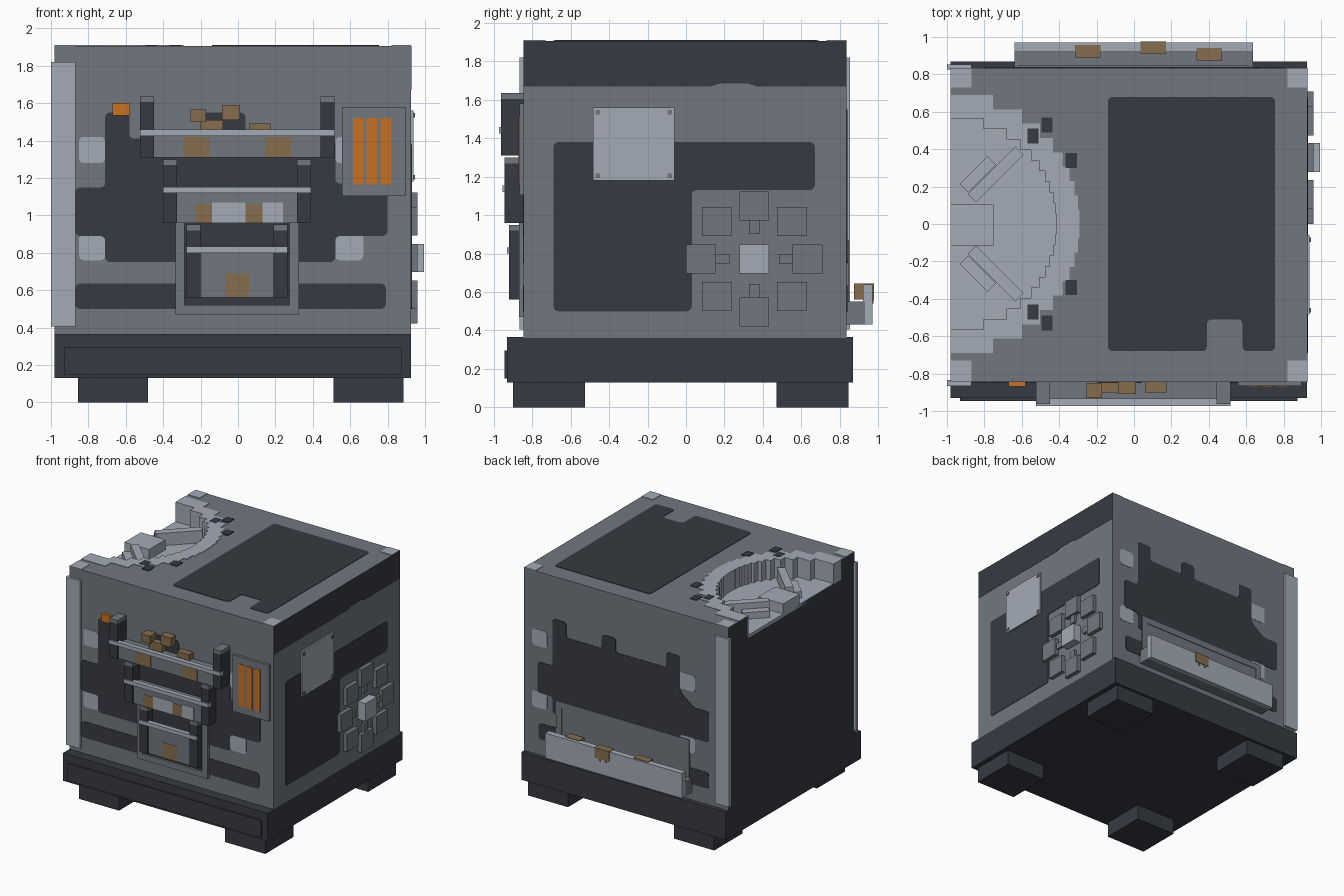
import bpy, bmesh, math
from mathutils import Matrix, Vector

if "Cube" in bpy.data.objects:
    bpy.data.objects.remove(bpy.data.objects["Cube"], do_unlink=True)


def material(name, rgb):
    m = bpy.data.materials.new(name)
    m.use_nodes = True
    m.diffuse_color = (*rgb, 1)
    bsdf = m.node_tree.nodes["Principled BSDF"]
    bsdf.inputs["Base Color"].default_value = (*rgb, 1)
    bsdf.inputs["Roughness"].default_value = 0.8
    return m


GREY = material("mid grey", (0.165, 0.187, 0.215))
LIGHT = material("light grey", (0.37, 0.41, 0.47))
DARK = material("dark slate", (0.037, 0.043, 0.054))
BROWN = material("mud brown", (0.24, 0.155, 0.076))
ORANGE = material("orange", (0.58, 0.165, 0.015))

LEFT, RIGHT, FRONT, BACK, TOP, FLOOR = -0.98, 0.925, -0.845, 0.835, 1.906, 1.74


def finish(name, bm, mats):
    bmesh.ops.recalc_face_normals(bm, faces=bm.faces)
    mesh = bpy.data.meshes.new(name)
    bm.to_mesh(mesh)
    bm.free()
    for m in mats:
        mesh.materials.append(m)
    ob = bpy.data.objects.new(name, mesh)
    bpy.context.scene.collection.objects.link(ob)
    return ob


def box(name, mat, x, y, z, turn=0):
    """Box from min/max pairs, turned about its own vertical axis."""
    bm = bmesh.new()
    size = [b - a for a, b in (x, y, z)]
    mid = Vector([(a + b) / 2 for a, b in (x, y, z)])
    bmesh.ops.create_cube(bm, size=1, matrix=Matrix.Translation(mid)
                          @ Matrix.Rotation(turn, 4, 'Z') @ Matrix.Diagonal((*size, 1)))
    return finish(name, bm, [mat])


# Each side maps flat (u, v) and a height d above the wall to space
SIDES = {
    "front": lambda u, v, d: (u, FRONT - d, v),
    "back": lambda u, v, d: (u, BACK + d, v),
    "right": lambda u, v, d: (RIGHT + d, u, v),
    "top": lambda u, v, d: (u, v, TOP + d),
}


def plate(name, mat, side, pts, d=0.004, base=0.0, r=0.025):
    """Flat outline with rounded corners, raised from a wall."""
    bm = bmesh.new()
    to = SIDES[side]
    face = bm.faces.new([bm.verts.new(to(u, v, base)) for u, v in pts])
    if r:
        bmesh.ops.bevel(bm, geom=bm.verts[:], offset=r, segments=3,
                        affect='VERTICES', profile=0.5)
    ext = bmesh.ops.extrude_face_region(bm, geom=bm.faces[:])
    move = Vector(to(0, 0, d)) - Vector(to(0, 0, base))
    bmesh.ops.translate(bm, vec=move, verts=[v for v in ext["geom"]
                                             if isinstance(v, bmesh.types.BMVert)])
    return finish(name, bm, [mat])


def rect(u0, u1, v0, v1):
    return [(u0, v0), (u1, v0), (u1, v1), (u0, v1)]


def stepped_arc(radius, n):
    """Staircase half circle bulging to +x from the left wall."""
    pts = []
    step = 2 * radius / n
    for i in range(n):
        a = -radius + i * step
        x = LEFT + math.sqrt(radius ** 2 - (a + step / 2) ** 2)
        pts += [(x, a), (x, a + step)]
    return pts


# Hull: lower block plus a top slab with a stepped half-round pit
box("hull", GREY, (LEFT, RIGHT), (FRONT, BACK), (0.36, FLOOR))
inner = stepped_arc(0.58, 20)
outer = stepped_arc(0.69, 18)
plate("hull_top", GREY, "top",
      [(LEFT, FRONT), (RIGHT, FRONT), (RIGHT, BACK), (LEFT, BACK), (LEFT, 0.58)]
      + inner[::-1] + [(LEFT, -0.58)], d=0, base=FLOOR - TOP, r=0)
for name in ("hull", "hull_top"):
    mesh = bpy.data.objects[name].data
    mesh.materials.append(DARK)
    for p in mesh.polygons:
        if p.normal.x < -0.9 and p.center.x < LEFT + 0.01:
            p.material_index = 1

# Pit rim, floor and the parts lying in it
plate("pit_rim", LIGHT, "top", [(LEFT, -0.69)] + outer + [(LEFT, 0.69), (LEFT, 0.565)]
      + stepped_arc(0.565, 20)[::-1] + [(LEFT, -0.565)], d=0.004, base=FLOOR - TOP, r=0)
box("pit_floor", LIGHT, (LEFT, -0.41), (-0.57, 0.57), (FLOOR - 0.02, FLOOR + 0.005))
box("pit_block", LIGHT, (LEFT, -0.75), (-0.115, 0.105), (FLOOR, FLOOR + 0.09))
for s in (-1, 1):
    for tag, cx, length, h in (("long", -0.74, 0.36, 0.11), ("short", -0.835, 0.21, 0.06)):
        box(f"pit_{tag}_bar", LIGHT, (cx - length / 2, cx + length / 2),
            (s * 0.265 - 0.032, s * 0.265 + 0.032), (FLOOR, FLOOR + h), s * math.pi / 4)
    for u, v in ((-0.335, 0.34), (-0.465, 0.53), (-0.54, 0.47)):
        plate("rim_chip", DARK, "top", rect(u - 0.03, u + 0.03, s * v - 0.04, s * v + 0.04),
              d=0.006, r=0)
    y0, y1 = sorted((s * 0.73, FRONT if s < 0 else BACK))
    for x0, x1 in ((LEFT, -0.87), (0.82, RIGHT)):
        plate("corner_patch", LIGHT, "top", rect(x0, x1, y0, y1), r=0.0)

# Dark roof panel with a notch
plate("roof_panel", DARK, "top",
      [(-0.14, -0.68), (0.39, -0.68), (0.39, -0.51), (0.58, -0.51), (0.58, -0.68),
       (0.755, -0.68), (0.755, 0.68), (-0.14, 0.68)])

# Base, front strip and feet
box("base", DARK, (LEFT, 0.925), (-0.93, 0.87), (0.13, 0.365))
box("base_strip", DARK, (-0.93, 0.875), (-0.945, -0.92), (0.15, 0.295))
for x in (-0.855, 0.51):
    for y in (-0.9, 0.47):
        box("foot", DARK, (x, x + 0.375), (y, y + 0.375), (0, 0.14))

# Corner strips on the left edges
for name, y in (("front_corner_strip", (-0.865, -0.835)), ("back_corner_strip", (0.825, 0.853))):
    box(name, LIGHT, (-1.0, -0.87), y, (0.405, 1.82))

# Painted patches on front and back walls
plate("front_patch", DARK, "front",
      [(-0.71, 0.75), (0.52, 0.75), (0.52, 0.89), (0.8, 0.89), (0.8, 1.17), (0.52, 1.17),
       (0.52, 1.41), (0.04, 1.41), (0.04, 1.55), (-0.19, 1.55), (-0.19, 1.41),
       (-0.58, 1.41), (-0.58, 1.55), (-0.71, 1.55), (-0.71, 1.15), (-0.87, 1.15),
       (-0.87, 0.89), (-0.71, 0.89)])
plate("back_patch", DARK, "back",
      [(0.66, 0.75), (-0.53, 0.75), (-0.53, 0.89), (-0.8, 0.89), (-0.8, 1.15), (-0.66, 1.15),
       (-0.53, 1.25), (-0.53, 1.55), (-0.4, 1.55), (-0.4, 1.42), (0.07, 1.42), (0.07, 1.54),
       (0.2, 1.54), (0.2, 1.42), (0.53, 1.42), (0.53, 1.55), (0.66, 1.55), (0.66, 1.15),
       (0.8, 1.15), (0.8, 0.89), (0.66, 0.89)])
for side, s in (("front", 1), ("back", -1)):
    plate("lower_stripe", DARK, side, rect(-0.87 if s > 0 else -0.8, 0.79, 0.5, 0.635))
    for z in (0.76, 1.28):
        for a, b in ((-0.85, -0.71), (0.52, 0.67)):
            u0, u1 = sorted((a * s, b * s))
            plate("light_patch", LIGHT, side, rect(u0, u1, z, z + 0.14), d=0.003)

# Front frame around the lowest tier
plate("frame_back", DARK, "front", rect(-0.3, 0.29, 0.5, 0.95), d=0.008, r=0)
for u0, u1, v0, v1 in ((-0.335, -0.285, 0.47, 0.96), (0.275, 0.325, 0.47, 0.96),
                       (-0.285, 0.275, 0.47, 0.52)):
    plate("frame_bar", GREY, "front", rect(u0, u1, v0, v1), d=0.025, r=0)

# Three stacked tiers: posts with caps, panel and light rail
for tag, half, bottom, rail, top, y in (("lower", 0.27, 0.56, 0.8, 0.95, -0.92),
                                        ("middle", 0.395, 0.96, 1.12, 1.3, -0.945),
                                        ("upper", 0.52, 1.31, 1.425, 1.635, -0.963)):
    for s in (-1, 1):
        x = sorted((s * half - 0.005, s * (half - 0.075) - 0.005))
        box(f"{tag}_post", DARK, x, (y, FRONT), (bottom, top - 0.03))
        box(f"{tag}_post_cap", GREY, x, (y, FRONT), (top - 0.03, top))
    w = half - 0.07
    box(f"{tag}_panel", GREY, (-w - 0.005, w - 0.005), (y + 0.015, FRONT), (bottom, rail + 0.01))
    box(f"{tag}_rail", LIGHT, (-half - 0.005, half - 0.005), (y - 0.01, y + 0.03),
        (rail, rail + 0.033))

# Stains on the tier panels
for mat, u0, u1, v0, v1, y in ((BROWN, -0.295, -0.15, 1.31, 1.42, -0.948),
                               (BROWN, 0.145, 0.285, 1.31, 1.42, -0.948),
                               (BROWN, -0.23, -0.14, 0.96, 1.06, -0.93),
                               (BROWN, 0.04, 0.13, 0.96, 1.06, -0.93),
                               (LIGHT, -0.14, 0.04, 0.96, 1.07, -0.93),
                               (LIGHT, 0.13, 0.24, 0.96, 1.07, -0.93),
                               (BROWN, -0.07, 0.06, 0.56, 0.69, -0.905)):
    box("panel_stain", mat, (u0, u1), (y - 0.003, y + 0.002), (v0, v1))

# Rubble above the upper tier
for x0, x1, y0, y1, z0, z1 in ((-0.255, -0.17, -0.93, -0.85, 1.5, 1.565),
                               (-0.085, 0.01, -0.91, -0.84, 1.51, 1.59),
                               (-0.2, -0.08, -0.9, -0.84, 1.44, 1.51),
                               (0.06, 0.175, -0.9, -0.84, 1.44, 1.49)):
    box("rubble", BROWN, (x0, x1), (y0, y1), (z0, z1))
box("signal_light", ORANGE, (-0.67, -0.58), (-0.87, FRONT), (1.535, 1.6))

# Vent with orange slots
plate("vent", GREY, "front", rect(0.555, 0.895, 1.105, 1.58), d=0.022, r=0)
for u in (0.615, 0.687, 0.762):
    plate("vent_slot", ORANGE, "front", rect(u, u + 0.055, 1.165, 1.52),
          d=0.026, base=0.02, r=0)

# Right wall: dark band, dark patch and light sign
plate("right_band", DARK, "right",
      [(FRONT, 1.67), (0.13, 1.67), (0.18, 1.685), (0.32, 1.685), (0.37, 1.67), (BACK, 1.67),
       (BACK, TOP), (FRONT, TOP)], d=0.002, r=0)
plate("right_patch", DARK, "right",
      [(-0.69, 0.5), (0.03, 0.5), (0.03, 1.13), (0.67, 1.13), (0.67, 1.38), (-0.69, 1.38)])
plate("sign", LIGHT, "right", rect(-0.485, -0.06, 1.18, 1.56), d=0.014, r=0)
for u in (-0.46, -0.085):
    for v in (1.205, 1.535):
        plate("sign_rivet", GREY, "right", rect(u - 0.012, u + 0.012, v - 0.012, v + 0.012),
              d=0.02, r=0)

# Ring of square blocks with spokes around a hub
cy, cz = 0.355, 0.772
plate("hub", LIGHT, "right", rect(cy - 0.077, cy + 0.077, cz - 0.075, cz + 0.075), d=0.07, r=0)
for i in range(8):
    a = i * math.pi / 4
    u, v = cy + 0.277 * math.cos(a), cz + 0.275 * math.sin(a)
    plate("ring_block", GREY, "right", rect(u - 0.077, u + 0.077, v - 0.075, v + 0.075),
          d=0.035, r=0)
    if i % 2 == 0:
        u, v = cy + 0.165 * math.cos(a), cz + 0.165 * math.sin(a)
        plate("ring_spoke", GREY, "right", rect(u - 0.036, u + 0.036, v - 0.027, v + 0.027)
              if i % 4 == 0 else rect(u - 0.027, u + 0.027, v - 0.036, v + 0.036),
              d=0.02, r=0)

# Rear frame and tray
for u0, u1, v0, v1 in ((-0.62, 0.62, 0.82, 0.87), (-0.62, -0.57, 0.43, 0.82),
                       (0.57, 0.62, 0.43, 0.82)):
    plate("rear_frame", GREY, "back", rect(u0, u1, v0, v1), d=0.012, r=0)
plate("rear_frame_panel", GREY, "back", rect(-0.6, 0.6, 0.43, 0.82), d=0.006, r=0)
box("tray_floor", GREY, (-0.64, 0.635), (BACK, 0.93), (0.43, 0.55))
box("tray_lip", LIGHT, (-0.64, 0.635), (0.92, 0.97), (0.43, 0.64))
for x, y in ((-0.315, 0.89), (0.035, 0.91), (0.335, 0.875)):
    box("tray_mud", BROWN, (x, x + 0.135), (y, y + 0.067), (0.56, 0.645))
for i in range(5):
    x = 0.035 + i * 0.028
    box("mud_drip", BROWN, (x, x + 0.016), (0.965, 0.975), (0.56 - 0.02 * (i % 2), 0.62))
